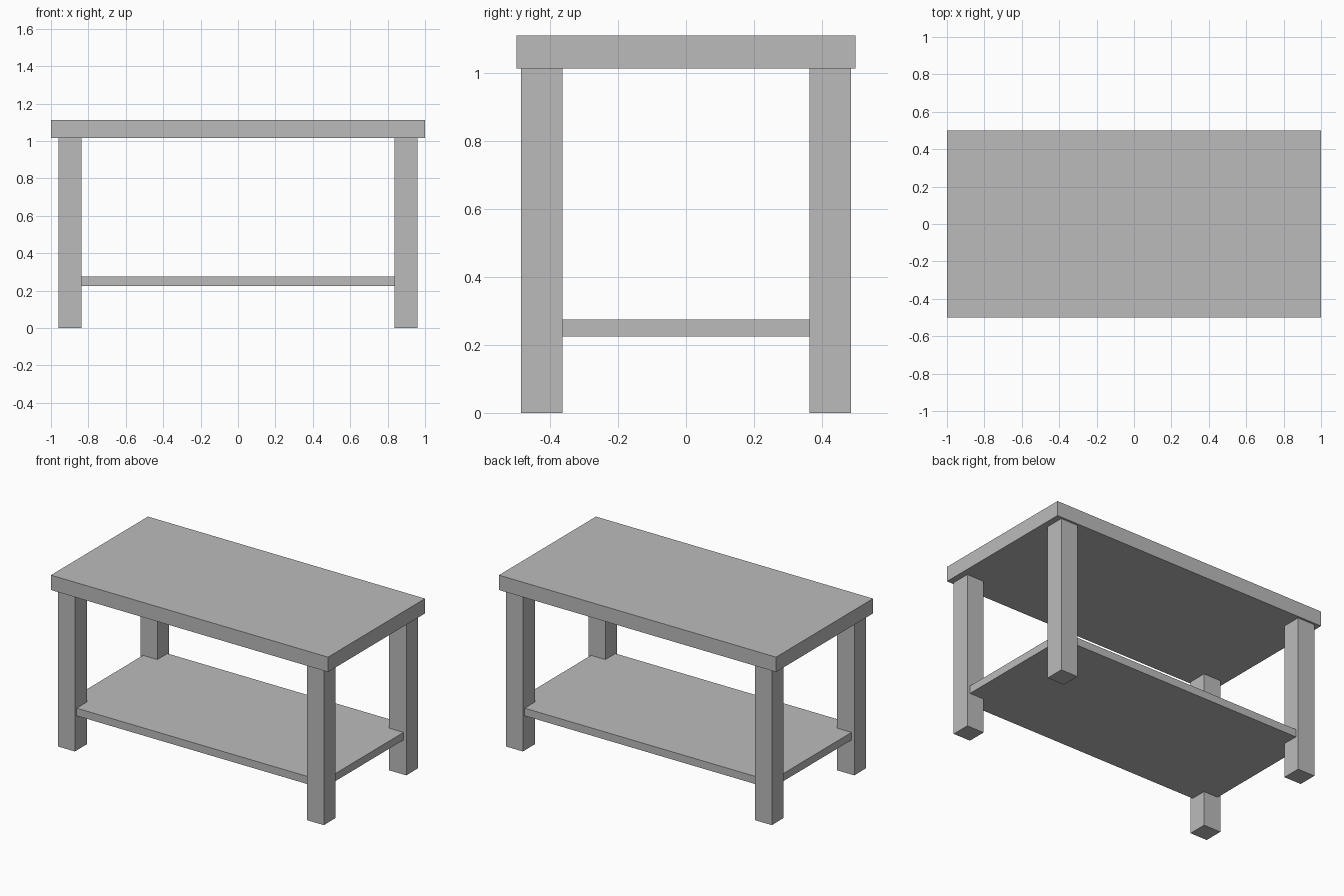
import bpy

if "Cube" in bpy.data.objects:
    bpy.data.objects.remove(bpy.data.objects["Cube"])

# Single plain grey for the whole bench
grey = bpy.data.materials.new("plain grey")
grey.diffuse_color = (0.5, 0.5, 0.5, 1.0)
grey.use_nodes = True
grey.node_tree.nodes["Principled BSDF"].inputs["Base Color"].default_value = grey.diffuse_color


def box(name, center, size):
    bpy.ops.mesh.primitive_cube_add(size=1, location=center)
    obj = bpy.context.object
    obj.name = name
    obj.scale = size
    bpy.ops.object.transform_apply(location=False, rotation=False, scale=True)
    obj.data.materials.append(grey)
    return obj


TOP_UNDER, TOP_HEIGHT = 1.015, 1.112
LEG = 0.123

# Thick table top
box("table_top", (0, 0, (TOP_UNDER + TOP_HEIGHT) / 2),
    (2.0, 1.0, TOP_HEIGHT - TOP_UNDER))

# Lower shelf, let into the legs just short of their outer faces
box("lower_shelf", (0, 0, 0.25), (1.88, 0.934, 0.05))

# Four square legs
for y, depth in ((-1, "front"), (1, "back")):
    for x, side in ((-1, "left"), (1, "right")):
        box(f"{depth}_{side}_leg", (x * 0.8985, y * 0.425, TOP_UNDER / 2),
            (LEG, LEG, TOP_UNDER))
